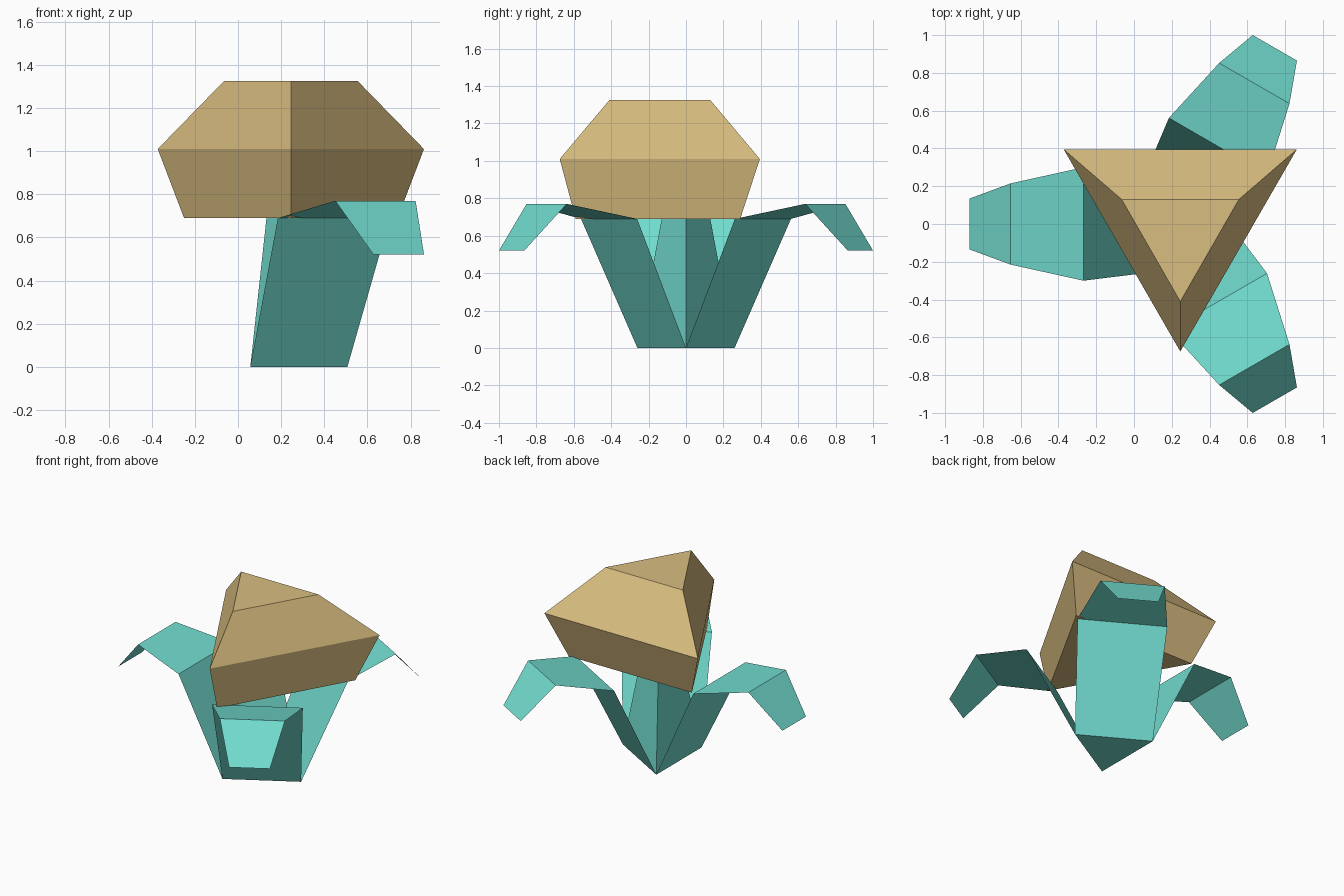
import bpy
from math import cos, sin, radians

if "Cube" in bpy.data.objects:
    bpy.data.objects.remove(bpy.data.objects["Cube"])

AXIS_X = 0.207          # centre of the three-fold leaf cluster


def material(name, rgb):
    m = bpy.data.materials.new(name)
    m.diffuse_color = (*rgb, 1.0)
    m.use_nodes = True
    m.node_tree.nodes["Principled BSDF"].inputs["Base Color"].default_value = m.diffuse_color
    return m


teal = material("teal leaf", (0.168, 0.716, 0.624))
tan = material("tan cap", (0.694, 0.508, 0.216))


def add_mesh(name, verts, faces, mat):
    me = bpy.data.meshes.new(name)
    me.from_pydata(verts, [], faces)
    me.materials.append(mat)
    ob = bpy.data.objects.new(name, me)
    bpy.context.collection.objects.link(ob)
    return ob


def triangle_loft(name, rings, mat, cap_top=True):
    """Stack of counter-clockwise triangles joined by quads."""
    verts = [v for ring in rings for v in ring]
    faces = [(2, 1, 0)]
    for k in range(len(rings) - 1):
        a, b = 3 * k, 3 * k + 3
        for i in range(3):
            j = (i + 1) % 3
            faces.append((a + i, a + j, b + j, b + i))
    if cap_top:
        n = len(verts)
        faces.append((n - 3, n - 2, n - 1))
    return add_mesh(name, verts, faces, mat)


# Tapering three-sided stem
def stem_ring(r, z):
    return [(AXIS_X + r * cos(radians(a)), r * sin(radians(a)), z)
            for a in (0, 120, 240)]


triangle_loft("stem", [stem_ring(0.30, 0), stem_ring(0.15, 0.69)], teal, False)

# Three thin bent leaves: (distance from axis, half width, height)
PROFILE = [(0.15, 0.26, 0.0), (0.475, 0.30, 0.69),
           (0.86, 0.215, 0.77), (1.077, 0.135, 0.52)]
for n, deg in enumerate((60, 180, 300), 1):
    c, s = cos(radians(deg)), sin(radians(deg))
    verts = []
    for r, w, z in PROFILE:
        for t in (-w, w):
            verts.append((AXIS_X + r * c - t * s, r * s + t * c, z))
    faces = [(2 * k, 2 * k + 1, 2 * k + 3, 2 * k + 2) for k in range(3)]
    add_mesh(f"leaf_{n}", verts, faces, teal)


# Triangular faceted cap, point towards the front
def cap_ring(half, front, back, z, x=0.245):
    return [(x, front, z), (x + half, back, z), (x - half, back, z)]


triangle_loft("cap", [cap_ring(0.495, -0.59, 0.29, 0.69),
                      cap_ring(0.617, -0.675, 0.395, 1.01),
                      cap_ring(0.31, -0.41, 0.13, 1.325)], tan)
